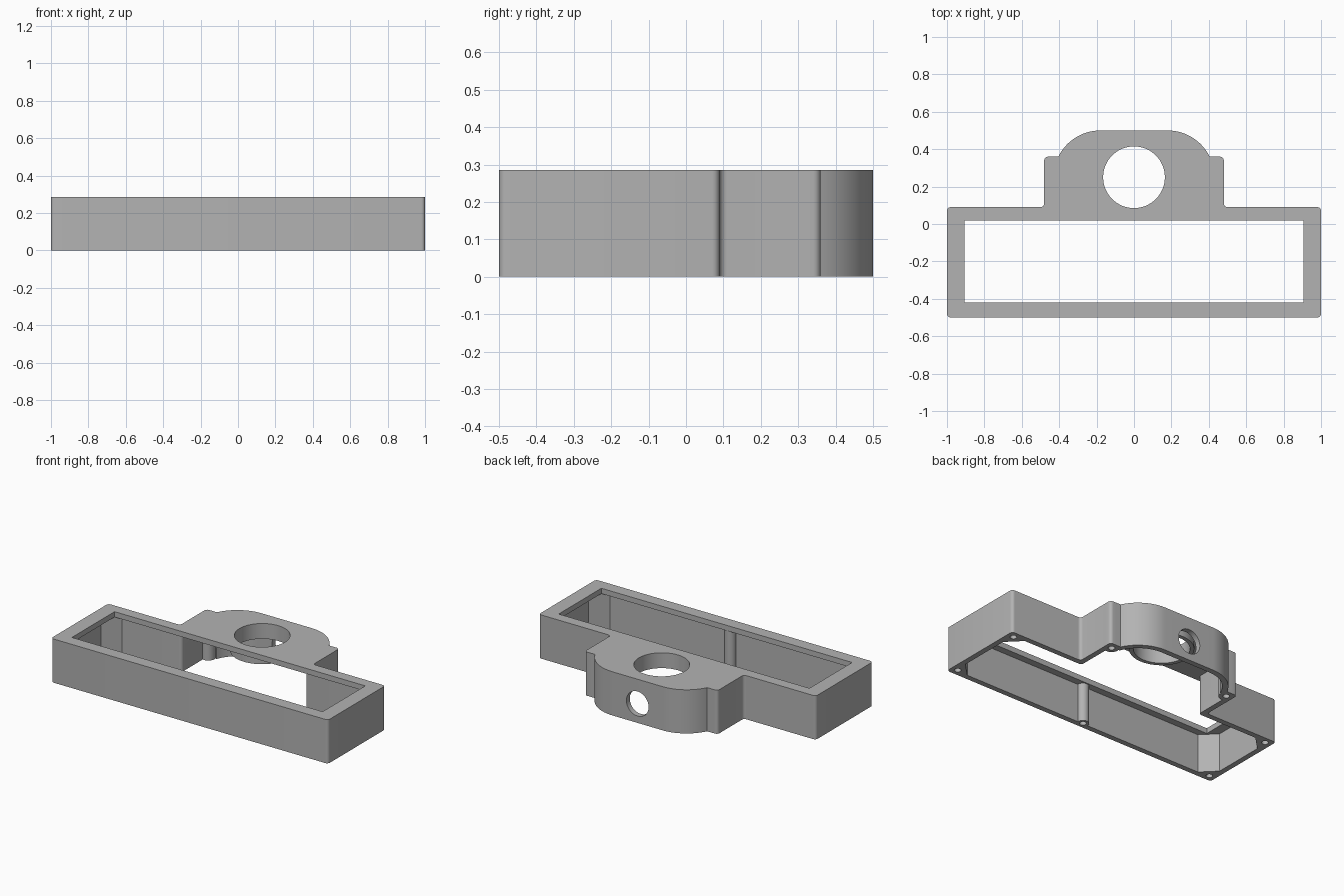
import bpy, bmesh, math
from mathutils import Vector

HEIGHT, PLATE, WALL = 0.285, 0.035, 0.035
RING_Y, RING_R = 0.25, 0.165

if "Cube" in bpy.data.objects:
    bpy.data.objects.remove(bpy.data.objects["Cube"], do_unlink=True)

grey = bpy.data.materials.new("matte_grey")
grey.use_nodes = True
color = (0.45, 0.45, 0.45, 1)
grey.diffuse_color = color
grey.node_tree.nodes["Principled BSDF"].inputs["Base Color"].default_value = color


def fillet(prev, corner, nxt, r, steps=6):
    """Round a right-angled corner of a profile."""
    a, b = (prev - corner).normalized() * r, (nxt - corner).normalized() * r
    centre = corner + a + b
    angles = [i / steps * math.pi / 2 for i in range(steps + 1)]
    return [centre - b * math.cos(t) - a * math.sin(t) for t in angles]


def outline(inset=0.0, chamfer=0.0):
    """Housing profile: wide rectangle with a shouldered, arched tower behind."""
    w, front, back = 1 - inset, -0.5 + inset, 0.09 - inset
    tower, shoulder, radius = 0.48 - inset, 0.36 - inset, 0.25 - inset
    start = math.asin((shoulder - RING_Y) / radius)
    arch = [Vector((0.18 + radius * math.cos(t), RING_Y + radius * math.sin(t)))
            for t in [start + i / 16 * (math.pi / 2 - start) for i in range(17)]]
    corners = [Vector(p) for p in ((0, front), (w, front), (w, back),
                                   (tower, back), (tower, shoulder))] + arch[:1]
    half = []
    for i in range(1, 5):
        p, c, n = corners[i - 1:i + 2]
        if chamfer and i < 3:
            half += [c + (p - c).normalized() * chamfer, c + (n - c).normalized() * chamfer]
        else:
            half += fillet(p, c, n, 0.02)
    half += arch
    return half + [Vector((-p.x, p.y)) for p in reversed(half)]


def prism(name, points, z0, z1):
    """Extrude a flat profile upward into a closed solid."""
    bm = bmesh.new()
    face = bm.faces.new([bm.verts.new((p[0], p[1], z0)) for p in points])
    top = bmesh.ops.extrude_face_region(bm, geom=[face])["geom"]
    bmesh.ops.translate(bm, vec=(0, 0, z1 - z0),
                        verts=[v for v in top if isinstance(v, bmesh.types.BMVert)])
    bmesh.ops.recalc_face_normals(bm, faces=bm.faces)
    mesh = bpy.data.meshes.new(name)
    bm.to_mesh(mesh)
    bm.free()
    mesh.materials.append(grey)
    obj = bpy.data.objects.new(name, mesh)
    bpy.context.collection.objects.link(obj)
    return obj


def round_bar(name, x, y, r, z0, z1, sides=32):
    ring = [(x + r * math.cos(i * math.tau / sides), y + r * math.sin(i * math.tau / sides))
            for i in range(sides)]
    return prism(name, ring, z0, z1)


def combine(target, tool, operation):
    """Merge or cut with a helper solid, then discard it."""
    mod = target.modifiers.new(operation, "BOOLEAN")
    mod.operation, mod.object, mod.solver = operation, tool, "EXACT"
    bpy.context.view_layer.objects.active = target
    bpy.ops.object.modifier_apply(modifier=mod.name)
    bpy.data.objects.remove(tool, do_unlink=True)


# Hollow shell, open underneath, with solid chamfered corners
housing = prism("bezel_housing", outline(), 0, HEIGHT)
combine(housing, prism("cavity", outline(WALL, 0.09), -0.1, HEIGHT - PLATE), "DIFFERENCE")

# Rectangular window through the top plate
window = [(-0.905, -0.42), (0.905, -0.42), (0.905, 0.02), (-0.905, 0.02)]
combine(housing, prism("window", window, HEIGHT - PLATE - 0.01, HEIGHT + 0.1), "DIFFERENCE")

# Round collar below the plate, then its bore
combine(housing, round_bar("collar", 0, RING_Y, RING_R + 0.025, HEIGHT - 0.1, HEIGHT - 0.01, 64), "UNION")
combine(housing, round_bar("bore", 0, RING_Y, RING_R, 0.1, HEIGHT + 0.1, 64), "DIFFERENCE")

# Screw bosses on the front wall and in the tower shoulders
bosses = [(0, -0.462, 0.036), (0.435, 0.315, 0.045), (-0.435, 0.315, 0.045)]
for x, y, r in bosses:
    combine(housing, round_bar("boss", x, y, r, 0, HEIGHT - 0.01), "UNION")

# Blind screw holes
holes = [(x, y) for x, y, r in bosses]
holes += [(sx * 0.955, y) for sx in (-1, 1) for y in (-0.457, 0.047)]
for x, y in holes:
    combine(housing, round_bar("screw_hole", x, y, 0.02, -0.1, 0.2, 20), "DIFFERENCE")

# Cable opening through the rear wall
cable = round_bar("cable_hole", 0, 0, 0.08, 0, 0.1, 48)
cable.rotation_euler = (-math.pi / 2, 0, 0)
cable.location = (0, 0.45, 0.125)
bpy.context.view_layer.update()
combine(housing, cable, "DIFFERENCE")

# Smooth curved walls, keep edges crisp
bpy.ops.object.select_all(action="DESELECT")
housing.select_set(True)
bpy.context.view_layer.objects.active = housing
bpy.ops.object.shade_smooth_by_angle(angle=math.radians(30))
